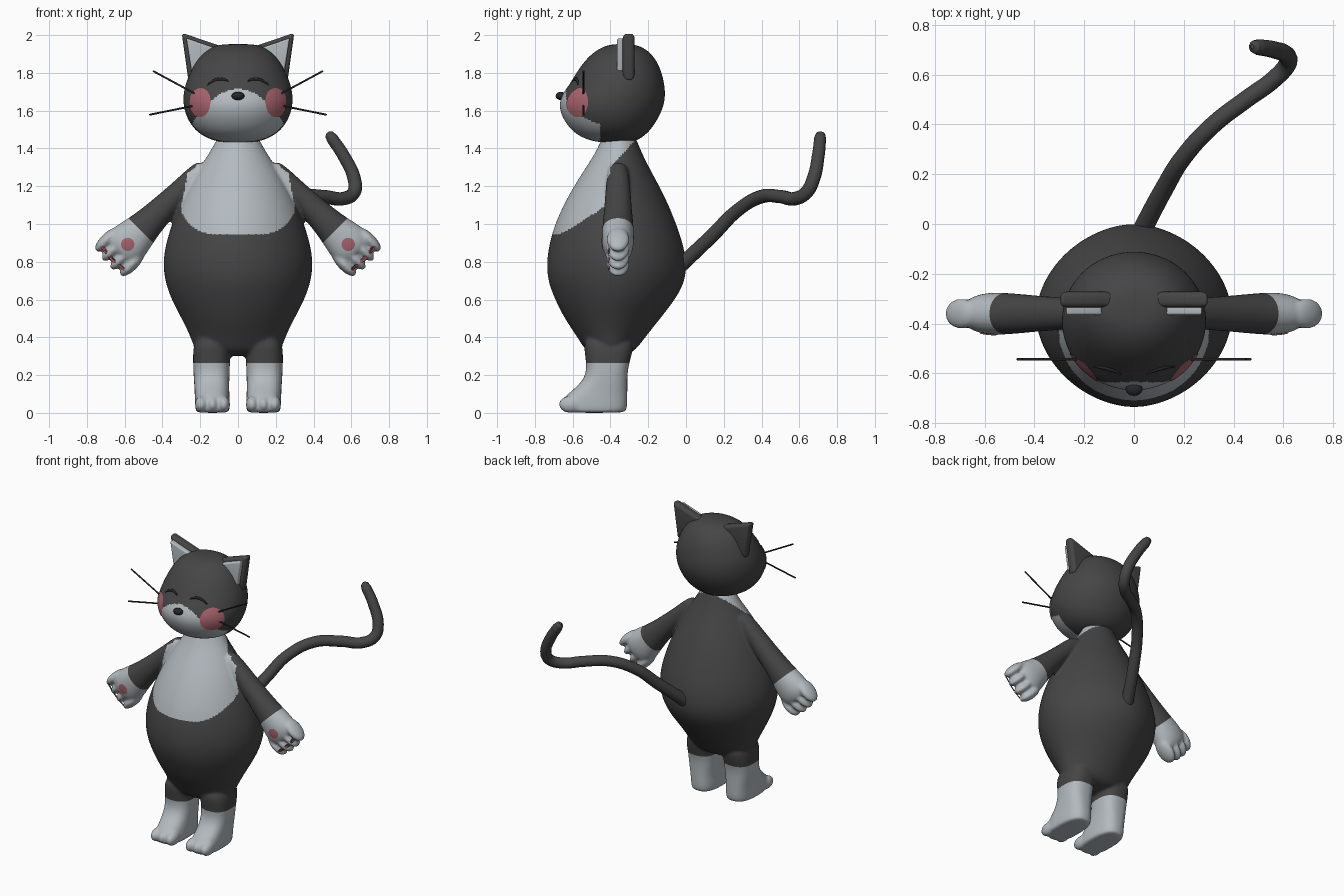
import bpy, bmesh, math
from mathutils import Matrix, Vector
from mathutils.bvhtree import BVHTree

cube = bpy.data.objects.get("Cube")
if cube:
    bpy.data.objects.remove(cube)


def material(name, rgb):
    m = bpy.data.materials.new(name)
    m.use_nodes = True
    m.diffuse_color = (*rgb, 1)
    bsdf = next(n for n in m.node_tree.nodes if n.type == 'BSDF_PRINCIPLED')
    bsdf.inputs["Base Color"].default_value = (*rgb, 1)
    bsdf.inputs["Roughness"].default_value = 0.7
    return m


FUR = material("charcoal fur", (0.06, 0.06, 0.06))
WHITE = material("pale fur", (0.45, 0.49, 0.52))
PINK = material("pink", (0.40, 0.13, 0.16))
BLACK = material("black", (0.02, 0.02, 0.022))


def add_object(name, bm, *mats):
    bmesh.ops.recalc_face_normals(bm, faces=bm.faces[:])
    me = bpy.data.meshes.new(name)
    bm.to_mesh(me)
    bm.free()
    me.shade_smooth()
    ob = bpy.data.objects.new(name, me)
    bpy.context.collection.objects.link(ob)
    for m in mats:
        me.materials.append(m)
    return ob


def bake(ob):
    """Apply all modifiers."""
    bpy.context.view_layer.update()
    dg = bpy.context.evaluated_depsgraph_get()
    me = bpy.data.meshes.new_from_object(ob.evaluated_get(dg))
    ob.modifiers.clear()
    ob.data = me
    me.shade_smooth()


def loft(bm, rows, power=2.0, mat=Matrix(), segs=32):
    """Stack oval rings; each row is z, centre x, half width, front y, back y."""
    rings = []
    for z, cx, rx, y0, y1 in rows:
        ring = []
        for i in range(segs):
            a = math.tau * i / segs
            c, s = math.cos(a), math.sin(a)
            x = cx + rx * math.copysign(abs(c) ** (2 / power), c)
            y = (y0 + y1) / 2 + (y1 - y0) / 2 * math.copysign(abs(s) ** (2 / power), s)
            ring.append(bm.verts.new(mat @ Vector((x, y, z))))
        rings.append(ring)
    for a, b in zip(rings, rings[1:]):
        for i in range(segs):
            j = (i + 1) % segs
            bm.faces.new((a[i], a[j], b[j], b[i]))
    bm.faces.new(rings[0])
    bm.faces.new(rings[-1])


def ball(bm, centre, radii, mat=Matrix()):
    m = mat @ Matrix.Translation(centre) @ Matrix.Diagonal((*radii, 1))
    bmesh.ops.create_uvsphere(bm, u_segments=20, v_segments=12, radius=1, matrix=m)


def surface(ob):
    bpy.context.view_layer.update()
    return BVHTree.FromObject(ob, bpy.context.evaluated_depsgraph_get())


def patch(name, tree, centre, normal, radius, mat):
    """Thin disc laid onto a curved surface."""
    bm = bmesh.new()
    m = Matrix.Translation(centre) @ Vector(normal).to_track_quat('Z', 'Y').to_matrix().to_4x4()
    segs, steps = 28, 5

    def place(r, a):
        co, n, _, _ = tree.find_nearest(m @ Vector((r * math.cos(a), r * math.sin(a), 0)))
        return bm.verts.new(co + n * 0.004)

    mid = place(0, 0)
    rings = [[place(radius * k / steps, math.tau * i / segs) for i in range(segs)]
             for k in range(1, steps + 1)]
    for i in range(segs):
        j = (i + 1) % segs
        bm.faces.new((mid, rings[0][i], rings[0][j]))
        for a, b in zip(rings, rings[1:]):
            bm.faces.new((a[i], b[i], b[j], a[j]))
    add_object(name, bm, mat)


def tube(name, points, depth, mat, radii=None):
    cu = bpy.data.curves.new(name, 'CURVE')
    cu.dimensions = '3D'
    cu.bevel_depth, cu.bevel_resolution, cu.use_fill_caps = depth, 4, True
    sp = cu.splines.new('BEZIER')
    sp.bezier_points.add(len(points) - 1)
    for i, (bp, co) in enumerate(zip(sp.bezier_points, points)):
        bp.co = co
        bp.handle_left_type = bp.handle_right_type = 'AUTO'
        bp.radius = radii[i] if radii else 1
    cu.materials.append(mat)
    ob = bpy.data.objects.new(name, cu)
    bpy.context.collection.objects.link(ob)


# Body: torso, legs, feet, arms and hands fused into one skin
bm = bmesh.new()
loft(bm, [(.30, 0, .18, -.49, -.31), (.34, 0, .235, -.54, -.26), (.4, 0, .25, -.575, -.215),
          (.5, 0, .30, -.645, -.135), (.6, 0, .355, -.695, -.055), (.7, 0, .39, -.735, 0),
          (.8, 0, .4, -.74, .005), (.9, 0, .383, -.725, -.015), (1, 0, .352, -.695, -.05),
          (1.1, 0, .312, -.65, -.09), (1.2, 0, .265, -.595, -.14), (1.3, 0, .205, -.53, -.195),
          (1.4, 0, .135, -.465, -.245), (1.5, 0, .09, -.43, -.28)], 1.85)
for s in (1, -1):
    flip = Matrix.Diagonal((s, 1, 1, 1))
    loft(bm, [(0, .135, .08, -.64, -.33), (.01, .135, .09, -.655, -.315), (.05, .135, .093, -.66, -.31),
              (.09, .137, .092, -.64, -.31), (.14, .139, .092, -.575, -.31), (.19, .14, .095, -.535, -.31),
              (.25, .14, .097, -.525, -.305), (.33, .14, .1, -.54, -.28), (.42, .13, .09, -.54, -.27)],
         2.6, flip)
    for dx in (-.06, 0, .06):
        ball(bm, (.135 + dx, -.61, .045), (.034, .065, .045), flip)
    arm = flip @ Matrix.Translation((.2, -.36, 1.28)) @ Matrix.Rotation(math.radians(-45), 4, 'Y')
    loft(bm, [(.04, 0, .035, -.04, .04), (0, 0, .055, -.055, .055), (-.12, 0, .058, -.065, .065),
              (-.28, 0, .07, -.073, .073), (-.42, 0, .086, -.083, .083), (-.52, 0, .112, -.086, .086),
              (-.58, 0, .115, -.078, .078), (-.625, 0, .09, -.055, .055)], 2.1, arm)
    for dx in (-.093, -.032, .032, .093):
        ball(bm, (dx, 0, -.605 - .01 * (abs(dx) < .05)), (.033, .062, .085), arm)
body = add_object("body", bm, FUR, WHITE)
body.modifiers.new("round", 'SUBSURF').levels = 2
skin = body.modifiers.new("fuse", 'REMESH')
skin.mode, skin.voxel_size = 'VOXEL', 0.0095
soft = body.modifiers.new("soften", 'SMOOTH')
soft.factor, soft.iterations = 0.5, 5
bake(body)

# Clean cuts at the socks and gloves, then colour by region
SOCK, GLOVE = 0.265, 0.445
bm = bmesh.new()
bm.from_mesh(body.data)
cuts = [((0, 0, SOCK), (0, 0, 1))]
for s in (1, -1):
    d = Vector((s, 0, -1)).normalized()
    cuts.append((Vector((.2 * s, -.36, 1.28)) + d * GLOVE, d))
for co, no in cuts:
    bmesh.ops.bisect_plane(bm, geom=bm.verts[:] + bm.edges[:] + bm.faces[:], plane_co=co, plane_no=no)
for f in bm.faces:
    x, y, z = f.calc_center_median()
    x = abs(x)
    reach = ((x - .2) - (z - 1.28)) / math.sqrt(2)
    glove = reach > GLOVE and x > .42
    bib = (z > .945 + .12 * (x / .3) ** 5 and x < .3 - .2 * max(0, z - 1.1)
           and y < -.4 + .9 * max(0, z - 1.3))
    f.material_index = int(z < SOCK or glove or bib)
    f.smooth = True
bm.to_mesh(body.data)
bm.free()

# Head with pale muzzle
bm = bmesh.new()
loft(bm, [(1.43, 0, .06, -.43, -.31), (1.44, 0, .13, -.51, -.26), (1.48, 0, .215, -.595, -.2),
          (1.55, 0, .268, -.65, -.15), (1.62, 0, .29, -.675, -.118), (1.68, 0, .292, -.662, -.108),
          (1.74, 0, .28, -.617, -.113), (1.8, 0, .256, -.582, -.127), (1.86, 0, .224, -.54, -.152),
          (1.91, 0, .182, -.49, -.19), (1.944, 0, .125, -.43, -.245), (1.953, 0, .06, -.37, -.30)])
head = add_object("head", bm, FUR, WHITE)
head.modifiers.new("round", 'SUBSURF').levels = 3
bake(head)
for p in head.data.polygons:
    x, y, z = p.center
    p.material_index = int(z < 1.715 - .15 * (x / .22) ** 2 and y < -.455)
face = surface(head)
hands = surface(body)

# Nose
bm = bmesh.new()
ball(bm, (0, -.663, 1.678), (.034, .027, .022))
add_object("nose", bm, BLACK)


def prism(name, corners, y0, y1, bevel, mat):
    bm = bmesh.new()
    f = bm.faces.new([bm.verts.new((x, y0, z)) for x, z in corners])
    new = bmesh.ops.extrude_face_region(bm, geom=[f])["geom"]
    bmesh.ops.translate(bm, vec=(0, y1 - y0, 0), verts=[v for v in new if isinstance(v, bmesh.types.BMVert)])
    ob = add_object(name, bm, mat)
    b = ob.modifiers.new("round", 'BEVEL')
    b.width, b.segments = bevel, 4
    bake(ob)


for s, side in ((1, "left"), (-1, "right")):
    # Ears
    prism(side + "_ear", [(s * .298, 2.012), (s * .07, 1.935), (s * .262, 1.755)], -.335, -.272, .02, FUR)
    prism(side + "_inner_ear", [(s * .274, 1.985), (s * .115, 1.93), (s * .245, 1.80)], -.366, -.32, .01, WHITE)
    # Cheeks, closed eyes and whiskers
    patch(side + "_cheek", face, (s * .2, -.575, 1.645), (s * .75, -.66, 0), .08, PINK)
    arc = []
    for i in range(9):
        t = i / 4 - 1
        co = face.find_nearest(Vector((s * (.115 + .065 * t), -.6, 1.755 + .024 * (1 - t * t))))[0]
        arc.append(co)
    tube(side + "_eye", arc, .008, BLACK, [.4, .7, .9, 1, 1, 1, .9, .7, .4])
    for part, z0, x1, z1 in (("upper", 1.67, .45, 1.81), ("lower", 1.635, .47, 1.578)):
        tube(f"{side}_{part}_whisker", [(s * .19, -.543, z0), (s * x1, -.543, z1)], .005, BLACK)
    # Paw pads
    patch(side + "_palm_pad", hands, (s * .585, -.45, .89), (0, -1, 0), .037, PINK)
    for x, z in ((.715, .855), (.672, .805), (.625, .765)):
        patch(side + "_finger_pad", hands, (s * x, -.43, z), (0, -1, 0), .013, PINK)

# Tail
tail = [(.02, -.05, .76), (.12, .14, .94), (.2, .27, 1.07), (.32, .4, 1.145), (.45, .5, 1.145),
        (.56, .58, 1.135), (.615, .64, 1.17), (.615, .675, 1.24), (.56, .7, 1.36),
        (.5, .71, 1.45), (.482, .712, 1.475), (.475, .712, 1.485)]
tube("tail", tail, .036, FUR, [1.1, 1.05] + [1] * 6 + [.95, .9, .7, .25])
